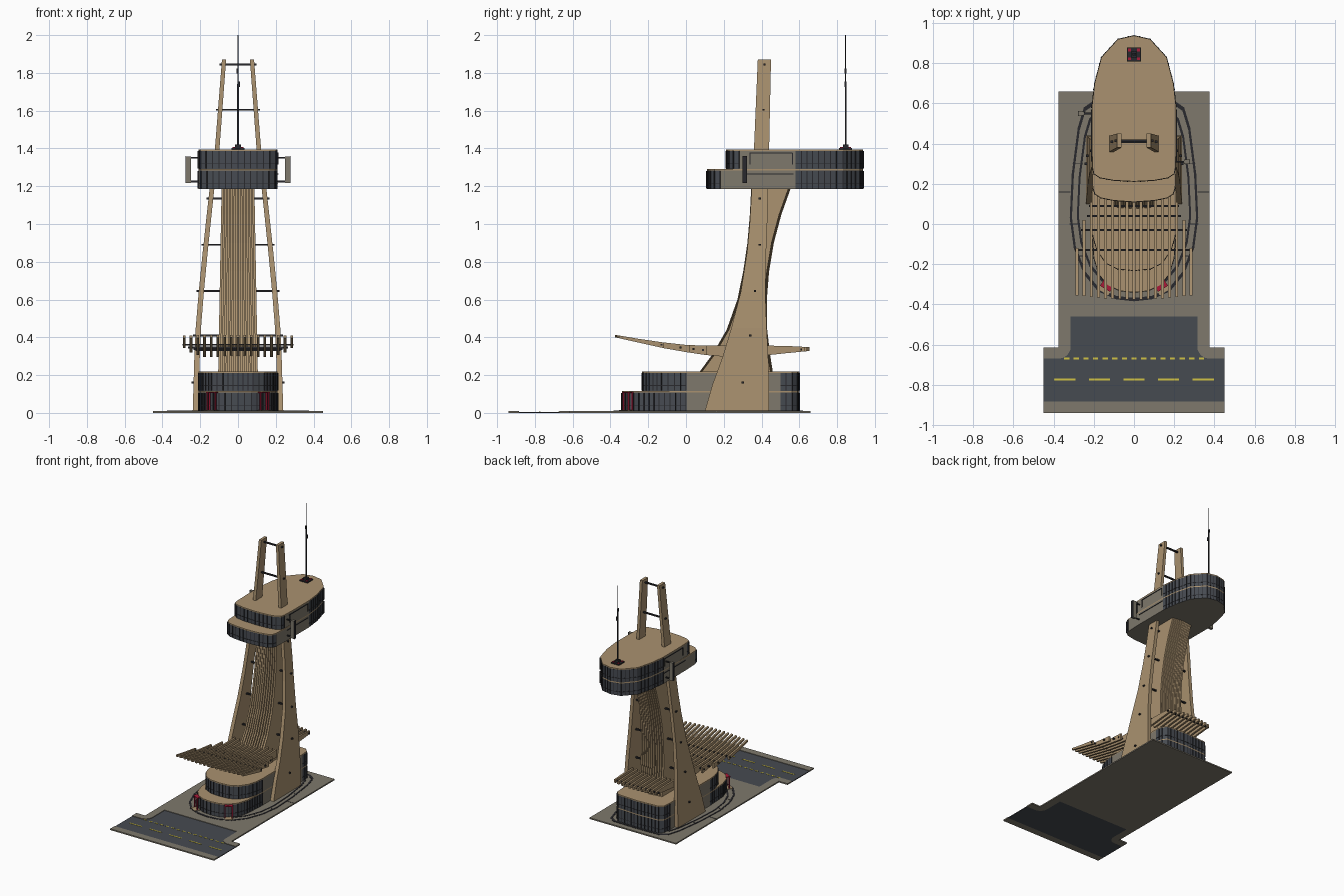
import bpy, bmesh, math
from mathutils import Vector, Matrix

if "Cube" in bpy.data.objects:
    bpy.data.objects.remove(bpy.data.objects["Cube"])


def material(name, rgb):
    m = bpy.data.materials.new(name)
    m.diffuse_color = (*rgb, 1)
    m.use_nodes = True
    m.node_tree.nodes["Principled BSDF"].inputs["Base Color"].default_value = m.diffuse_color
    return m


TAN = material("tan_timber", (0.40, 0.285, 0.16))
GREY = material("warm_grey", (0.21, 0.19, 0.15))
SLATE = material("slate_glass", (0.062, 0.07, 0.083))
DARK = material("dark_metal", (0.022, 0.022, 0.026))
YELLOW = material("line_yellow", (0.65, 0.55, 0.06))
RED = material("red_frame", (0.40, 0.01, 0.04))


def finish(bm, name, mats):
    bmesh.ops.recalc_face_normals(bm, faces=bm.faces)
    me = bpy.data.meshes.new(name)
    bm.to_mesh(me)
    bm.free()
    for m in mats:
        me.materials.append(m)
    ob = bpy.data.objects.new(name, me)
    bpy.context.collection.objects.link(ob)
    return ob


def add_box(bm, c, s, ang=0):
    bmesh.ops.create_cube(bm, size=1, matrix=Matrix.Translation(c) @ Matrix.Rotation(ang, 4, 'Z') @ Matrix.Diagonal((*s, 1)))


def boxes(name, items, mat):
    bm = bmesh.new()
    for it in items:
        add_box(bm, *it)
    return finish(bm, name, [mat])


def strip(bm, sections, closed=False):
    """Join four-point sections into a bar."""
    rows = [[bm.verts.new(p) for p in s] for s in sections]
    n = len(rows)
    for i in range(n if closed else n - 1):
        a, b = rows[i], rows[(i + 1) % n]
        for k in range(4):
            bm.faces.new((a[k], a[(k + 1) % 4], b[(k + 1) % 4], b[k]))
    if not closed:
        bm.faces.new(rows[0])
        bm.faces.new(rows[-1])


def prism(name, pts, z0, z1, mats, rule=None):
    bm = bmesh.new()
    lo = [bm.verts.new((x, y, z0)) for x, y in pts]
    hi = [bm.verts.new((x, y, z1)) for x, y in pts]
    bm.faces.new(lo)
    bm.faces.new(hi)
    for i in range(len(pts)):
        j = (i + 1) % len(pts)
        f = bm.faces.new((lo[i], lo[j], hi[j], hi[i]))
        if rule and rule((pts[i][1] + pts[j][1]) / 2):
            f.material_index = 1
    return finish(bm, name, mats)


def mirrored(half):
    return half + [(-x, y) for x, y in reversed(half) if x > 1e-5]


def resample(pts, step=0.03):
    out = []
    for i, a in enumerate(pts):
        b = pts[(i + 1) % len(pts)]
        n = max(1, round(math.dist(a, b) / step))
        out += [(a[0] + (b[0] - a[0]) * k / n, a[1] + (b[1] - a[1]) * k / n) for k in range(n)]
    return out


def interp(table, z):
    for (a, u), (b, v) in zip(table, table[1:]):
        if z <= b:
            return u + (v - u) * (z - a) / (b - a)
    return table[-1][1]


def tier(name, half, z0, z1, rule):
    """One storey: glazed wall, mullions, sill, roof slab."""
    pts = resample(mirrored(half))
    prism(name + "_wall", pts, z0, z1 - 0.008, [GREY, SLATE], rule)
    prism(name + "_roof", mirrored(half), z1 - 0.008, z1, [TAN])
    bars, sills = [], []
    for i, (x, y) in enumerate(pts):
        px, py = pts[i - 1]
        mx, my = (x + px) / 2, (y + py) / 2
        if not rule(my):
            continue
        ang = math.atan2(y - py, x - px)
        bars.append(((x, y, (z0 + z1) / 2 - 0.003), (0.005, 0.007, z1 - z0 - 0.012), ang))
        sills.append(((mx, my, z0 + 0.03), (math.dist((x, y), (px, py)), 0.004, 0.003), ang))
    boxes(name + "_mullions", bars, DARK)
    boxes(name + "_sills", sills, DARK)


# Ground: road, pavement, corner kerbs
arc = [(0.375 - 0.06 * math.cos(t), -0.61 - 0.06 * math.sin(t)) for t in [i * math.pi / 12 for i in range(7)]]
prism("road", mirrored([(0, -0.46), (0.315, -0.46)] + arc + [(0.45, -0.67), (0.45, -0.885), (0, -0.885)]), 0, 0.006, [SLATE])
prism("pavement", mirrored([(0.375, 0.66), (0.375, -0.46)]), 0, 0.01, [GREY])
prism("far_pavement", mirrored([(0.45, -0.885), (0.45, -0.94)]), 0, 0.01, [GREY])
for s, n in ((1, "right"), (-1, "left")):
    corner = [(0.315, -0.46)] + arc + [(0.45, -0.67), (0.45, -0.615), (0.375, -0.615), (0.375, -0.46)]
    prism("kerb_corner_" + n, [(s * x, y) for x, y in corner], 0, 0.01, [GREY])
boxes("road_lane_dashes", [((x, -0.775, 0.007), (0.105, 0.009, 0.002)) for x in (-0.345, -0.172, 0, 0.172, 0.345)], YELLOW)
boxes("road_edge_dashes", [((-0.335 + i * 0.0479, -0.67, 0.007), (0.026, 0.009, 0.002)) for i in range(15)], YELLOW)

# Paving rings and joints
ring = mirrored([(0, -0.385), (0.09, -0.375), (0.18, -0.335), (0.25, -0.25), (0.30, -0.12), (0.32, 0.03),
                 (0.31, 0.25), (0.28, 0.48), (0.25, 0.58), (0.2, 0.615), (0, 0.62)])
for k, n in ((1, "outer"), (0.89, "inner")):
    bm = bmesh.new()
    strip(bm, [[(x * a * k, 0.1 + (y - 0.1) * a * k, z) for a, z in ((1, 0.009), (1, 0.0125), (0.965, 0.0125), (0.965, 0.009))]
               for x, y in ring], True)
    finish(bm, "paving_ring_" + n, [DARK])
boxes("paving_joints", [((s * x, y, 0.0105), (w, 0.004, 0.002)) for s in (-1, 1)
                        for x, y, w in ((0.345, 0.16, 0.06), (0.295, 0.0, 0.05), (0.28, 0.3, 0.05), (0.26, -0.16, 0.05))], DARK)

# Base building, two storeys
back = [(0.21, 0.0), (0.21, 0.5), (0.205, 0.56), (0.175, 0.59), (0, 0.6)]
glazed = lambda y: y < 0.0 or y > 0.5
tier("base_lower", [(0, -0.34), (0.07, -0.333), (0.13, -0.305), (0.175, -0.25), (0.2, -0.17)] + back, 0.01, 0.115, glazed)
tier("base_upper", [(0, -0.232), (0.08, -0.225), (0.14, -0.195), (0.185, -0.13), (0.205, -0.06)] + back, 0.115, 0.22, glazed)

# Entrance frames with steps
for s, n in ((1, "right"), (-1, "left")):
    M = Matrix.Translation((s * 0.135, -0.308, 0)) @ Matrix.Rotation(s * 0.55, 4, 'Z')
    a = s * 0.55
    boxes("entrance_frame_" + n, [(M @ Vector((dx, dy, 0.06)), (0.008, 0.008, 0.095), a) for dx in (-0.025, 0.025) for dy in (-0.012, 0.015)]
          + [(M @ Vector((0, 0, 0.107)), (0.058, 0.035, 0.006), a)], RED)
    boxes("entrance_step_" + n, [(M @ Vector((0, -0.012, 0.012)), (0.06, 0.05, 0.006), a)], TAN)

# Pylons
outer_x = [(0, 0.24), (0.4, 0.228), (0.64, 0.208), (0.9, 0.182), (1.19, 0.15), (1.4, 0.122), (1.87, 0.085)]
pylon = [(0.01, 0.10, 0.44), (0.15, 0.14, 0.44), (0.3, 0.195, 0.435), (0.45, 0.24, 0.427), (0.64, 0.29, 0.42),
         (0.85, 0.323, 0.424), (1.0, 0.337, 0.43), (1.19, 0.348, 0.435), (1.4, 0.36, 0.44), (1.87, 0.38, 0.45)]
for s, n in ((1, "right"), (-1, "left")):
    bm = bmesh.new()
    secs = []
    for z, y0, y1 in pylon:
        x = interp(outer_x, z)
        xi = x - 0.03 + 0.008 * z / 1.87
        secs.append([(s * x, y0, z), (s * x, y1, z), (s * xi, y1, z), (s * xi, y0, z)])
    strip(bm, secs)
    finish(bm, "pylon_" + n, [TAN])

# Tie rods through the pylons
boxes("tie_rods", [((0, y, z), (2 * interp(outer_x, z) + 0.022, 0.012, 0.01)) for y, z in
                   ((0.30, 0.16), (0.34, 0.41), (0.365, 0.645), (0.39, 0.89), (0.39, 1.135), (0.41, 1.605), (0.415, 1.845))], DARK)

# Ribbed tower shaft: fins around a recessed core
shaft = [(0.215, 0.07, 0.46), (0.31, 0.14, 0.445), (0.44, 0.215, 0.43), (0.6, 0.272, 0.428), (0.75, 0.303, 0.44),
         (0.9, 0.325, 0.465), (1.05, 0.338, 0.505), (1.19, 0.345, 0.555)]


def shaft_bar(bm, u, half_w, inset):
    secs = []
    for z, y0, y1 in shaft:
        c = u * (0.108 - 0.023 * z / 1.19)
        h = half_w if half_w else 0.098 - 0.023 * z / 1.19
        a, b = y0 + inset, y1 - inset
        secs.append([(c - h, a, z), (c + h, a, z), (c + h, b, z), (c - h, b, z)])
    strip(bm, secs)


bm = bmesh.new()
shaft_bar(bm, 0, 0, 0.02)
finish(bm, "shaft_core", [TAN])
bm = bmesh.new()
for i in range(11):
    shaft_bar(bm, -0.95 + i * 0.19, 0.0062, 0.012 * abs(i - 5) / 5)
finish(bm, "shaft_fins", [TAN])

# Canopy slats, front and rear
front = [(-0.375, 0.40, 0.413), (-0.25, 0.372, 0.392), (-0.12, 0.343, 0.373), (0.0, 0.322, 0.36), (0.1, 0.307, 0.356), (0.22, 0.296, 0.358)]
rear = [(0.40, 0.302, 0.356), (0.52, 0.315, 0.355), (0.655, 0.328, 0.348)]


def slat(bm, x, prof, y0, y1):
    lo = [(y, a) for y, a, b in prof]
    hi = [(y, b) for y, a, b in prof]
    ys = [y0] + [y for y, a, b in prof if y0 < y < y1] + [y1]
    strip(bm, [[(x - 0.007, y, interp(lo, y)), (x + 0.007, y, interp(lo, y)),
                (x + 0.007, y, interp(hi, y)), (x - 0.007, y, interp(hi, y))] for y in ys])


bm = bmesh.new()
for i in range(17):
    x = -0.284 + i * 0.0355
    ax = abs(x)
    slat(bm, x, front, -0.375 + 0.25 * ax * ax, 0.22 if ax < 0.2 else 0.11 if ax < 0.22 else 0.02 if ax < 0.26 else -0.12)
finish(bm, "canopy_slats_front", [TAN])
bm = bmesh.new()
for i in range(11):
    x = -0.1775 + i * 0.0355
    slat(bm, x, rear, 0.40, 0.655 - 0.8 * x * x)
finish(bm, "canopy_slats_rear", [TAN])
boxes("canopy_rods", [((0, y, z), (w, 0.01, 0.01)) for y, z, w in
                      ((-0.13, 0.361, 0.59), (-0.03, 0.347, 0.53), (0.04, 0.338, 0.47), (0.09, 0.332, 0.45), (0.61, 0.335, 0.39))], DARK)

# Cabin at the top, two storeys
nose = [(0.21, 0.58), (0.196, 0.7), (0.162, 0.83), (0.08, 0.92), (0, 0.938)]
tier("cabin_lower", [(0, 0.11), (0.1, 0.117), (0.165, 0.13), (0.195, 0.15), (0.205, 0.18), (0.21, 0.3)] + nose,
     1.185, 1.29, lambda y: y < 0.172 or y > 0.58)
tier("cabin_upper", [(0, 0.212), (0.1, 0.217), (0.17, 0.23), (0.2, 0.25), (0.206, 0.28), (0.21, 0.4)] + nose,
     1.29, 1.395, lambda y: y < 0.278 or y > 0.58)
boxes("cabin_side_trim", [((s * 0.211, y, z), (0.005, w, h)) for s in (-1, 1) for y, z, w, h in
                          ((0.45, 1.375, 0.23, 0.005), (0.565, 1.345, 0.005, 0.06), (0.44, 1.265, 0.26, 0.005), (0.34, 1.345, 0.005, 0.06))], DARK)

# Side screens on brackets
for x, y, n in ((0.262, 0.31, "right"), (-0.262, 0.55, "left")):
    boxes("side_screen_" + n, [((x, y, 1.288), (0.028, 0.022, 0.14))], GREY)
    boxes("screen_face_" + n, [((x + math.copysign(0.0155, x), y, 1.288), (0.003, 0.024, 0.142))], DARK)
    boxes("screen_brackets_" + n, [((x * 0.87, y, z), (0.06, 0.008, 0.008)) for z in (1.225, 1.35)], DARK)

# Antenna
boxes("antenna_base", [((0, 0.845, 1.399), (0.07, 0.07, 0.008)), ((0, 0.845, 1.41), (0.03, 0.03, 0.02))], DARK)
boxes("antenna_lamps", [((x, 0.845 + y, 1.403), (0.014, 0.014, 0.01)) for x in (-0.022, 0.022) for y in (-0.022, 0.022)], RED)
boxes("antenna_mast", [((0, 0.845, 1.57), (0.009, 0.009, 0.34)), ((0, 0.845, 1.77), (0.006, 0.006, 0.1)),
                       ((0, 0.845, 1.91), (0.004, 0.004, 0.18)), ((0.004, 0.845, 1.74), (0.012, 0.012, 0.03)),
                       ((-0.003, 0.845, 1.81), (0.011, 0.011, 0.025))], DARK)
